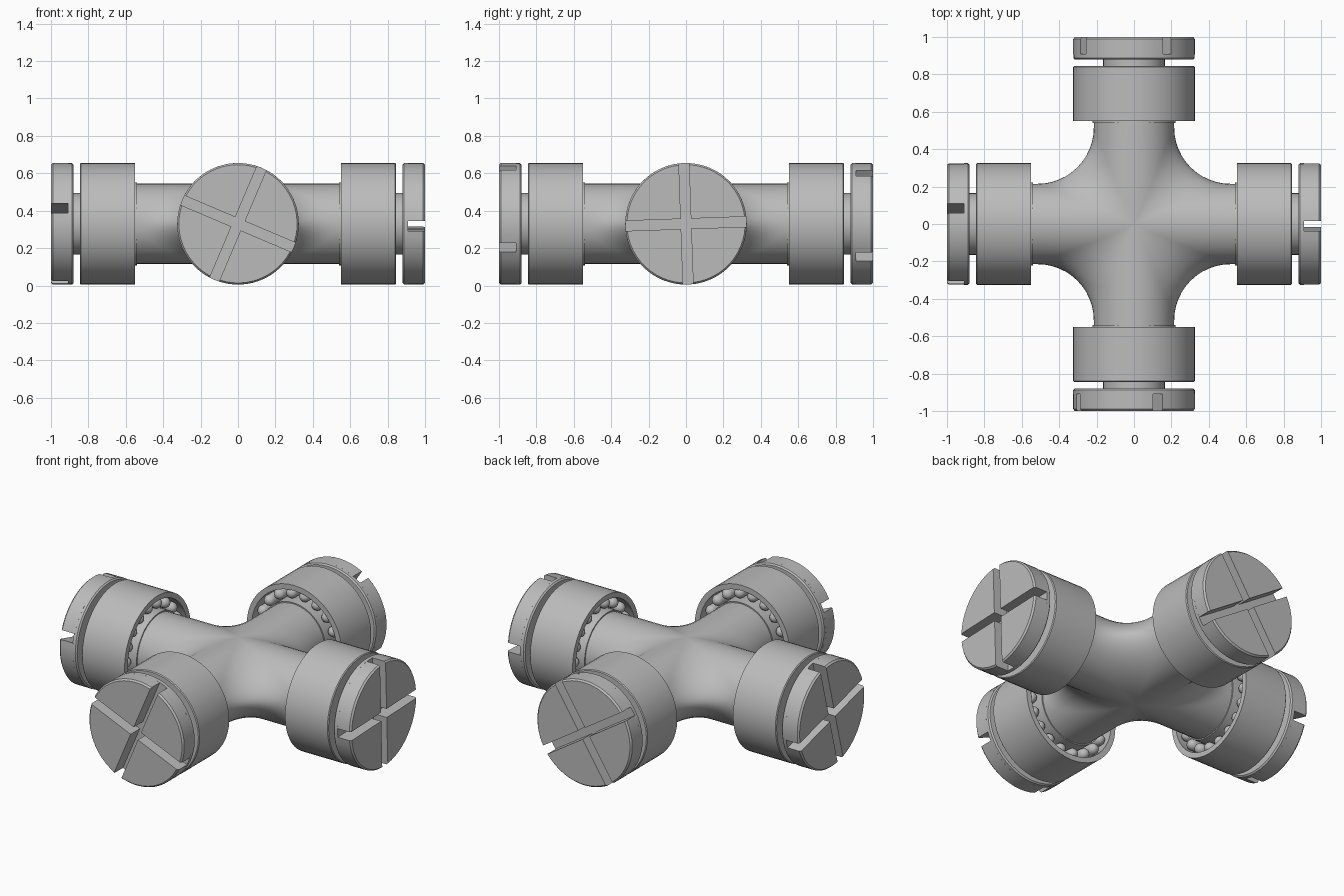
import bpy, bmesh
from math import sin, cos, pi, radians, sqrt
from mathutils import Vector, Matrix

cube = bpy.data.objects.get("Cube")
if cube:
    bpy.data.objects.remove(cube)

CENTRE_Z = 0.33
SHAFT_R, FILLET_R, SHAFT_END = 0.215, 0.3, 0.8
CUP_R = 0.325
SLOT_HALF, SLOT_FLOOR = 0.027, 0.91
SIDES = 48

steel = bpy.data.materials.new("steel grey")
steel.use_nodes = True
GREY = (0.5, 0.5, 0.5, 1)
steel.diffuse_color = GREY
steel.node_tree.nodes["Principled BSDF"].inputs["Base Color"].default_value = GREY


def finish(name, bm, matrix, angle=35):
    bmesh.ops.remove_doubles(bm, verts=bm.verts, dist=1e-4)
    bmesh.ops.dissolve_degenerate(bm, edges=bm.edges, dist=1e-5)
    bmesh.ops.recalc_face_normals(bm, faces=bm.faces)
    mesh = bpy.data.meshes.new(name)
    bm.to_mesh(mesh)
    bm.free()
    mesh.materials.append(steel)
    ob = bpy.data.objects.new(name, mesh)
    bpy.context.collection.objects.link(ob)
    ob.matrix_world = matrix
    bpy.ops.object.select_all(action='DESELECT')
    ob.select_set(True)
    bpy.context.view_layer.objects.active = ob
    bpy.ops.object.shade_smooth_by_angle(angle=radians(angle))
    return ob


def skin(bm, rows, closed=False):
    """Bridge neighbouring rows of points with quads."""
    grid = [[bm.verts.new(p) for p in row] for row in rows]
    n = len(rows[0])
    for a, b in zip(grid, grid[1:]):
        for j in range(n if closed else n - 1):
            k = (j + 1) % n
            bm.faces.new((a[j], a[k], b[k], b[j]))
    return grid


def lathe(bm, profile, sides=SIDES, offset=(0, 0)):
    """Revolve (radius, height) points round the local z axis."""
    skin(bm, [[(offset[0] + r * cos(2 * pi * i / sides),
                offset[1] + r * sin(2 * pi * i / sides), h)
               for i in range(sides)] for r, h in profile], closed=True)


# Cross body: four shafts blended by a rolling-ball fillet
def fillet_row(a, steps=12):
    ca, sa = cos(a), sin(a)
    reach = SHAFT_R + FILLET_R
    ball = Vector((reach * ca, reach * ca, reach * sa))
    t1 = Vector((SHAFT_R * ca, reach * ca, SHAFT_R * sa))
    t2 = Vector((reach * ca, SHAFT_R * ca, SHAFT_R * sa))
    d1, d2 = (t1 - ball).normalized(), (t2 - ball).normalized()
    row = [Vector((t1.x, SHAFT_END, t1.z))]
    for i in range(steps + 1):
        f = i / steps
        direction = d1.slerp(d2, f) if (d1 - d2).length > 1e-4 else d1
        row.append(ball + FILLET_R * direction)
    return row + [Vector((SHAFT_END, t2.y, t2.z))]


body = bmesh.new()
rows = [fillet_row(pi * (i / 20 - 0.5)) for i in range(21)]
for quarter in range(4):
    turn = Matrix.Rotation(quarter * pi / 2, 3, 'Z')
    skin(body, [[turn @ p for p in row] for row in rows])
finish("cross_body", body, Matrix.Translation((0, 0, CENTRE_Z)), 40)


# Parts of one bearing end; local z points outward
def bearing_cup(name, matrix):
    bm = bmesh.new()
    lathe(bm, [(0, 0.845), (0.32, 0.845), (CUP_R, 0.84), (CUP_R, 0.55),
               (0.292, 0.55), (0.292, 0.8), (0, 0.8)])
    finish(name, bm, matrix)


def neck(name, matrix):
    bm = bmesh.new()
    lathe(bm, [(0.165, 0.84), (0.165, 0.89)])
    finish(name, bm, matrix)


def inner_ring(name, matrix):
    bm = bmesh.new()
    lathe(bm, [(0.21, 0.54), (0.222, 0.54), (0.222, 0.8)])
    finish(name, bm, matrix)


def rollers(name, matrix, count=18):
    bm = bmesh.new()
    r, start = 0.034, 0.56
    dome = [(r * sin(t * pi / 8), start + r * (1 - cos(t * pi / 8))) for t in range(5)]
    for i in range(count):
        a = 2 * pi * i / count
        lathe(bm, dome + [(r, 0.8)], 10, (0.257 * cos(a), 0.257 * sin(a)))
    finish(name, bm, matrix, 50)


def slotted_cap(name, matrix):
    bm = bmesh.new()
    lathe(bm, [(0, 0.88), (0.317, 0.88), (CUP_R, 0.888), (CUP_R, SLOT_FLOOR),
               (0, SLOT_FLOOR)])
    # Four raised wedges leave the crossed slots between them
    for quarter in range(4):
        turn = Matrix.Rotation(quarter * pi / 2, 3, 'Z')
        layers = []
        for radius, h in ((CUP_R, 0.905), (CUP_R, 0.99), (0.316, 1.0)):
            far = sqrt(radius ** 2 - SLOT_HALF ** 2)
            a0 = Vector((far, SLOT_HALF)).angle(Vector((1, 0)))
            arc = [a0 + (pi / 2 - 2 * a0) * i / 12 for i in range(13)]
            ring = [(SLOT_HALF, SLOT_HALF, h)]
            ring += [(radius * cos(a), radius * sin(a), h) for a in arc]
            layers.append([turn @ Vector(p) for p in ring])
        grid = skin(bm, layers, closed=True)
        bm.faces.new(grid[0])
        bm.faces.new(grid[-1])
    finish(name, bm, matrix)


# Four ends, each with its own slot rotation
ENDS = {"left": ((1, 0, 0), 2), "right": ((-1, 0, 0), 15),
        "front": ((0, -1, 0), -23), "back": ((0, 1, 0), 33)}
for side, (direction, slot_angle) in ENDS.items():
    out, up = Vector(direction), Vector((0, 0, 1))
    basis = Matrix((up.cross(out), up, out)).transposed().to_4x4()
    place = Matrix.Translation((0, 0, CENTRE_Z)) @ basis
    bearing_cup(side + "_bearing_cup", place)
    neck(side + "_neck", place)
    inner_ring(side + "_inner_ring", place)
    rollers(side + "_rollers", place)
    slotted_cap(side + "_slotted_cap",
                place @ Matrix.Rotation(radians(slot_angle), 4, 'Z'))
